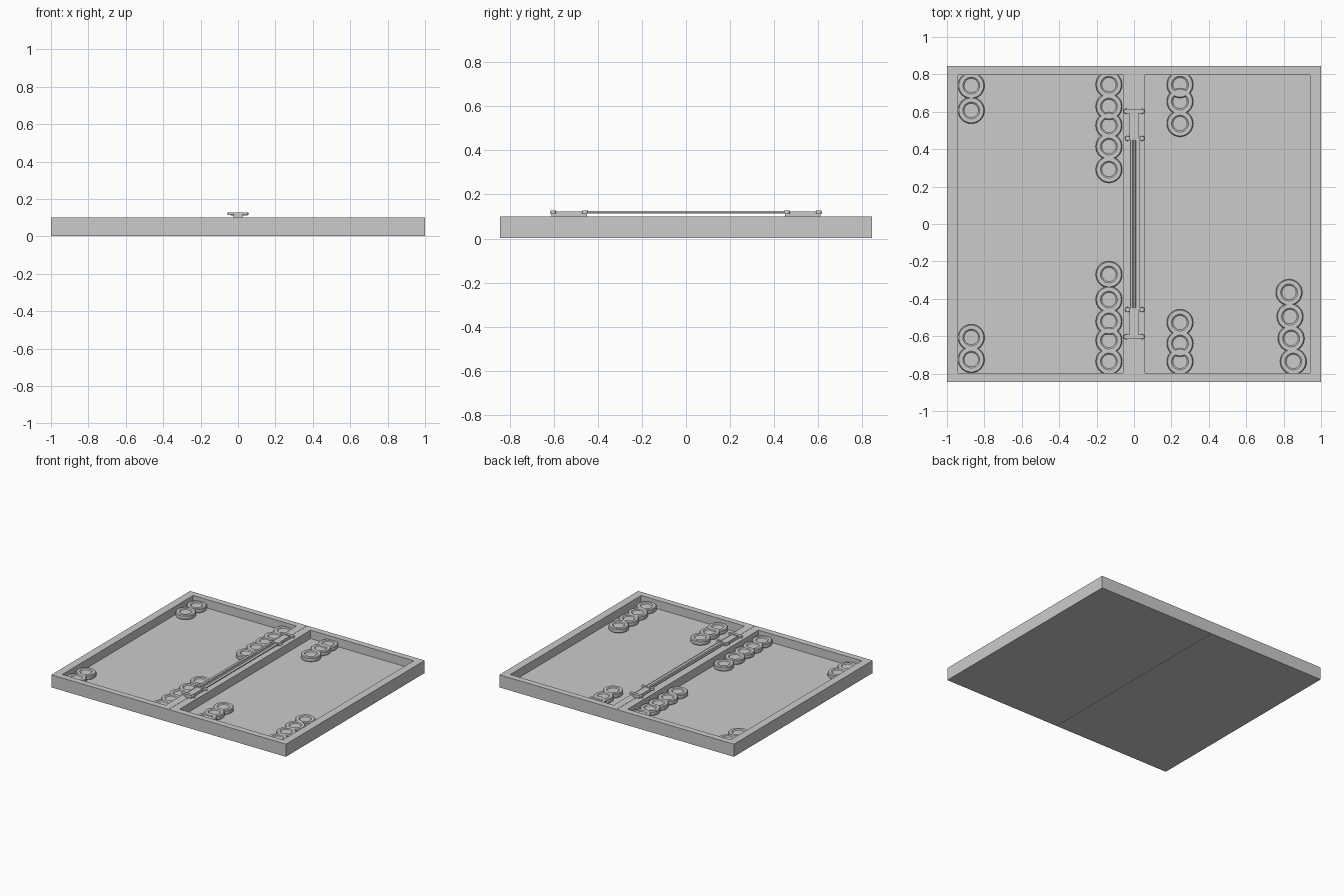
import bpy, bmesh, math
from mathutils import Matrix

if "Cube" in bpy.data.objects:
    bpy.data.objects.remove(bpy.data.objects["Cube"])

FLOOR = 0.035
TOP = 0.10


def finish(bm, name, smooth=False):
    bmesh.ops.recalc_face_normals(bm, faces=bm.faces)
    me = bpy.data.meshes.new(name)
    bm.to_mesh(me)
    bm.free()
    ob = bpy.data.objects.new(name, me)
    bpy.context.collection.objects.link(ob)
    if smooth:
        bpy.ops.object.select_all(action='DESELECT')
        bpy.context.view_layer.objects.active = ob
        ob.select_set(True)
        bpy.ops.object.shade_smooth_by_angle(angle=math.radians(35))
    return ob


def mirror(ob, x=True, y=False):
    m = ob.modifiers.new("mirror", 'MIRROR')
    m.use_axis = (x, y, False)
    m.use_mirror_merge = False


def stacked_loops(bm, loops):
    rings = [[bm.verts.new(p) for p in loop] for loop in loops]
    n = len(rings[0])
    for a, b in zip(rings, rings[1:]):
        for i in range(n):
            j = (i + 1) % n
            bm.faces.new((a[i], a[j], b[j], b[i]))
    bm.faces.new(rings[0])
    bm.faces.new(rings[-1])


def rect(x0, x1, y, z):
    return [(x0, -y, z), (x1, -y, z), (x1, y, z), (x0, y, z)]


def box(bm, x0, x1, y0, y1, z0, z1):
    m = Matrix.Translation(((x0 + x1) / 2, (y0 + y1) / 2, (z0 + z1) / 2))
    m = m @ Matrix.Diagonal((x1 - x0, y1 - y0, z1 - z0, 1))
    bmesh.ops.create_cube(bm, size=1, matrix=m)


# Two hinged tray halves
bm = bmesh.new()
stacked_loops(bm, [rect(0.001, 1, 0.845, 0.003), rect(0.001, 1, 0.845, TOP),
                   rect(0.06, 0.94, 0.797, TOP), rect(0.06, 0.94, 0.797, FLOOR)])
mirror(finish(bm, "board_half"))

# Playing points inlaid on the floor
bm = bmesh.new()
w = 0.88 / 6
for i in range(6):
    x = 0.06 + i * w
    z = FLOOR + 0.001
    bm.faces.new([bm.verts.new(p) for p in
                  ((x + 0.005, 0.795, z), (x + w / 2, 0.13, z), (x + w - 0.005, 0.795, z))])
for f in bm.faces:
    f.normal_update()
    if f.normal.z < 0:
        f.normal_flip()
me = bpy.data.meshes.new("points")
bm.to_mesh(me)
bm.free()
points = bpy.data.objects.new("points", me)
bpy.context.collection.objects.link(points)
mirror(points, True, True)

# Round checkers with a dished centre
profile = [(0.066, 0), (0.071, 0.006), (0.071, 0.029), (0.066, 0.035),
           (0.045, 0.035), (0.038, 0.029)]
bm = bmesh.new()
N = 32
stacked_loops(bm, [[(r * math.cos(2 * math.pi * i / N), r * math.sin(2 * math.pi * i / N), z)
                    for i in range(N)] for r, z in profile])
first = finish(bm, "checker", True)
columns = [(-0.87, (0.74, 0.607, -0.607, -0.725)),
           (-0.134, (0.745, 0.628, 0.527, 0.414, 0.291)),
           (-0.134, (-0.27, -0.404, -0.521, -0.623, -0.735)),
           (0.246, (0.745, 0.655, 0.537, -0.527, -0.639, -0.735))]
spots = [(x, y) for x, ys in columns for y in ys]
spots += [(0.829, -0.366), (0.834, -0.495), (0.84, -0.612), (0.852, -0.735)]
for k, (x, y) in enumerate(spots):
    ob = first if k == 0 else first.copy()
    if k:
        bpy.context.collection.objects.link(ob)
    ob.location = (x, y, FLOOR)

# Long bar on the divider
bm = bmesh.new()
box(bm, -0.018, 0.03, -0.46, 0.46, 0.113, 0.119)
for x in (-0.014, 0.004):
    bmesh.ops.create_cone(bm, cap_ends=True, segments=12, radius1=0.006, radius2=0.006, depth=0.93,
                          matrix=Matrix.Translation((x, 0, 0.119)) @ Matrix.Rotation(math.pi / 2, 4, 'X'))
finish(bm, "clasp_bar", True)

# End brackets with cross plates and small screws
bm = bmesh.new()
box(bm, -0.025, 0.025, 0.45, 0.61, TOP, 0.122)
box(bm, -0.05, 0.05, 0.592, 0.615, 0.116, 0.128)
box(bm, -0.04, 0.05, 0.45, 0.466, 0.112, 0.125)
for x, y in ((-0.043, 0.603), (0.043, 0.603), (-0.035, 0.458), (0.043, 0.458)):
    bmesh.ops.create_cone(bm, cap_ends=True, segments=12, radius1=0.014, radius2=0.012, depth=0.014,
                          matrix=Matrix.Translation((x, y, 0.121)))
mirror(finish(bm, "clasp_bracket", True), False, True)
